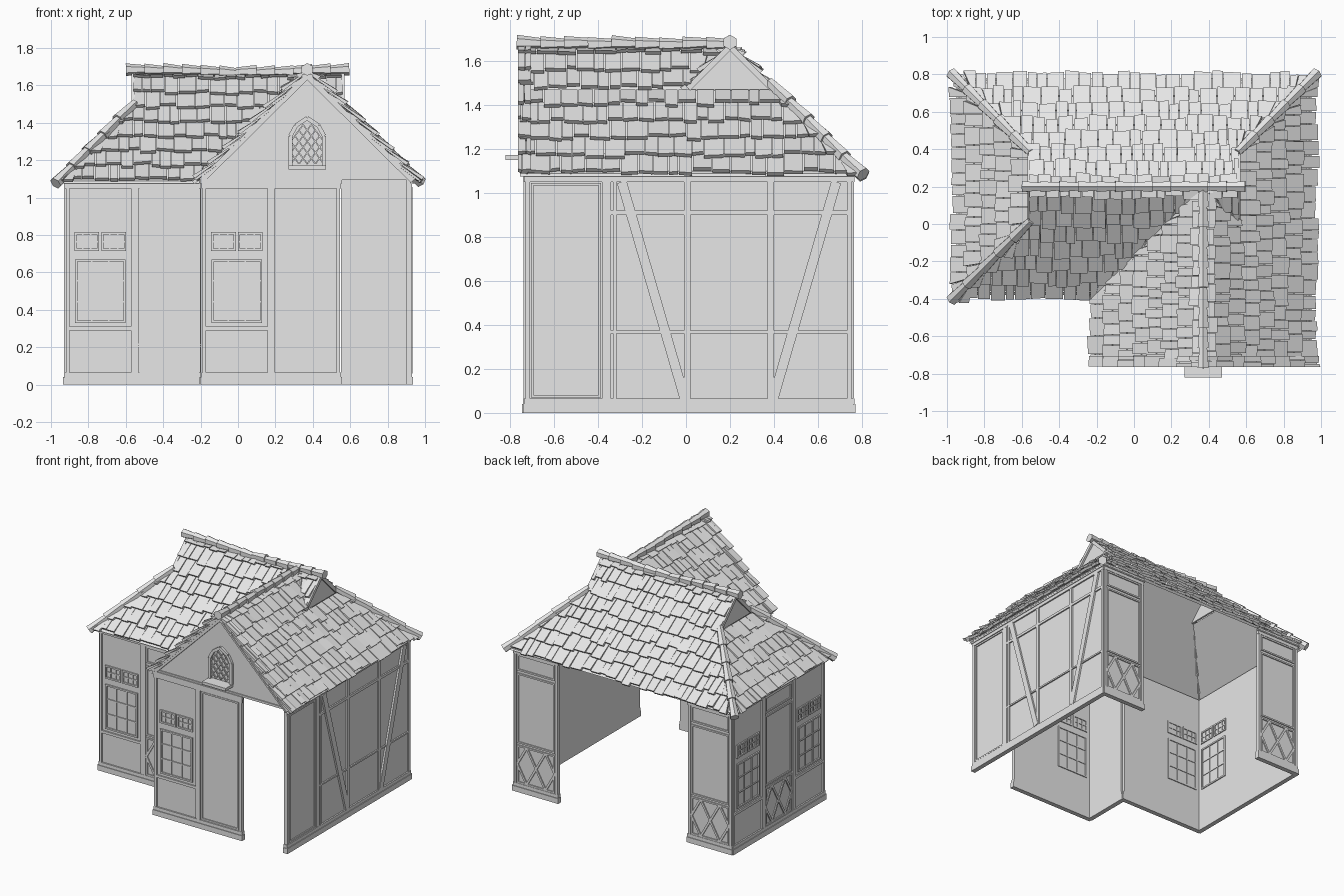
import bpy, bmesh, math, random
from mathutils import Vector, Matrix

random.seed(4)
cube = bpy.data.objects.get("Cube")
if cube:
    bpy.data.objects.remove(cube)

grey = bpy.data.materials.new("plain_grey")
grey.use_nodes = True
grey.diffuse_color = (0.8, 0.8, 0.8, 1)
grey.node_tree.nodes["Principled BSDF"].inputs["Base Color"].default_value = (0.8, 0.8, 0.8, 1)

UP = Vector((0, 0, 1))
APEX, EAVE, HIP = 1.655, 0.58, 0.19     # ridge height, eave run, run where hips begin
RX, RY = 0.37, 0.2                      # ridge positions
W = 0.368                               # wall module width
BOTTOM, TOP = 0.065, 1.05               # framed zone of the walls


def finish(name, bm):
    bmesh.ops.recalc_face_normals(bm, faces=bm.faces)
    mesh = bpy.data.meshes.new(name)
    bm.to_mesh(mesh)
    bm.free()
    mesh.materials.append(grey)
    ob = bpy.data.objects.new(name, mesh)
    bpy.context.collection.objects.link(ob)


def hull(bm, near, far):
    """Closed prism between two matching rings of points."""
    a = [bm.verts.new(p) for p in near]
    b = [bm.verts.new(p) for p in far]
    bm.faces.new(a)
    bm.faces.new(b[::-1])
    for i in range(len(a)):
        j = (i + 1) % len(a)
        bm.faces.new((a[i], b[i], b[j], a[j]))


class Wall:
    """Draws in wall coordinates: s along, z up, d outward."""

    def __init__(self, x, y, nx, ny):
        self.bm = bmesh.new()
        self.o, self.n, self.u = Vector((x, y, 0)), Vector((nx, ny, 0)), Vector((-ny, nx, 0))

    def poly(self, pts, d0, d1):
        ring = [[self.o + self.u * s + UP * z + self.n * d for s, z in pts] for d in (d0, d1)]
        hull(self.bm, *ring)

    def box(self, s0, s1, z0, z1, d0=0, d1=0.01):
        self.poly([(s0, z0), (s1, z0), (s1, z1), (s0, z1)], d0, d1)

    def bar(self, p, q, width=0.02, d0=0, d1=0.008):
        p, q = Vector(p), Vector(q)
        t = (q - p).normalized() * width / 2
        o = Vector((-t.y, t.x))
        self.poly([p + o, p - o, q - o, q + o], d0, d1)

    def frame(self, s0, s1, z0, z1, t=0.012, d0=0, d1=0.008):
        self.box(s0, s0 + t, z0, z1, d0, d1)
        self.box(s1 - t, s1, z0, z1, d0, d1)
        self.box(s0, s1, z0, z0 + t, d0, d1)
        self.box(s0, s1, z1 - t, z1, d0, d1)

    def grid(self, s0, s1, z0, z1, cols, rows):
        self.frame(s0, s1, z0, z1, 0.012, -0.027, 0.01)
        for i in range(1, cols):
            s = s0 + (s1 - s0) * i / cols
            self.box(s - .004, s + .004, z0, z1, -0.025, 0.007)
        for i in range(1, rows):
            z = z0 + (z1 - z0) * i / rows
            self.box(s0, s1, z - .004, z + .004, -0.025, 0.007)

    def shell(self, length):
        self.box(0, length, 0, 1.1, -0.02, 0)
        self.box(-.01, length + .01, 0, 0.04, -0.02, 0.016)
        self.box(-.006, length + .006, 0.04, BOTTOM, -0.02, 0.011)
        self.box(-.006, length + .006, TOP, 1.075, 0, 0.011)
        self.box(-.01, length + .01, 1.075, 1.1, 0, 0.016)

    def posts(self, s, w):
        self.box(s, s + .02, BOTTOM, TOP)
        self.box(s + w - .02, s + w, BOTTOM, TOP)

    def plain(self, s, w):
        self.posts(s, w)
        self.frame(s + .025, s + w - .025, BOTTOM + .004, TOP - .004)

    def window(self, s, w):
        self.posts(s, w)
        self.box(s, s + w, 0.29, 0.31)
        c = s + w / 2
        self.grid(c - .135, c + .135, 0.33, 0.67, 3, 3)
        for s0 in (c - .138, c + .006):
            self.grid(s0, s0 + .132, 0.715, 0.815, 3, 2)

    def lattice(self, s, w):
        self.posts(s, w)
        a, b = s + .025, s + w - .025
        for z0, z1 in ((BOTTOM, 0.355), (0.37, 0.905), (0.925, TOP)):
            self.frame(a, b, z0, z1)
        h = (b - a) / 4
        for c in (a + h, b - h):
            for side in (-1, 1):
                for z in (0.07, 0.35):
                    self.bar((c, z), (c + side * h, 0.21), 0.016)

    def braced(self, s, w):
        self.posts(s, w)
        self.box(s + .03, s + .045, BOTTOM, TOP)
        self.box(s, s + w, 0.9, 0.92)
        self.box(s, s + w, 0.362, 0.374)
        a, b = s + w * .33, s + w * .67
        for m in (a, b):
            self.box(m - .014, m + .014, BOTTOM, TOP)
        self.bar((s + .07, TOP), (a - .012, BOTTOM), 0.045, 0, 0.014)
        self.bar((s + w - .07, TOP), (b + .012, BOTTOM), 0.045, 0, 0.014)


# Walls: name, start, outward direction, modules with their width in units of W
walls = [
    ("front_left_wall", -.92, -.35, 0, -1, [("window", 1), ("lattice", 1)]),
    ("step_wall", -.19, -.35, -1, 0, [("plain", 1)]),
    ("front_right_wall", -.19, -.73, 0, -1, [("window", 1), ("plain", 1)]),
    ("side_wall_left", .92, -.73, 1, 0, [("plain", 1), ("braced", 3.03)]),
    ("back_wall_left", .92, .755, 0, 1, [("lattice", 1)]),
    ("back_wall_right", -.552, .755, 0, 1, [("lattice", 1)]),
    ("side_wall_right", -.92, .755, -1, 0, [("window", 1), ("lattice", 1), ("window", 1)]),
]
for name, x, y, nx, ny, modules in walls:
    wall = Wall(x, y, nx, ny)
    s = 0
    for kind, units in modules:
        getattr(wall, kind)(s, units * W)
        s += units * W
    wall.shell(s)
    finish(name, wall.bm)

# Front gable, with s measured from the ridge line
gable = Wall(RX, -.73, 0, -1)
gable.poly([(-.56, 1.095), (.56, 1.095), (0, APEX)], -0.02, 0)
gable.box(-.56, .56, 1.095, 1.112, -0.02, 0.008)
for side in (-1, 1):
    gable.bar((side * .565, 1.09), (0, APEX - .005), 0.03, -0.02, 0.02)
finish("front_gable", gable.bm)

# Pointed window with diamond lattice and a projecting sill
arch = Wall(RX, -.73, 0, -1)
outline = [(.09, 1.17), (.09, 1.33), (.06, 1.385), (0, 1.425)]
for side in (-1, 1):
    for p, q in zip(outline, outline[1:]):
        arch.bar((side * p[0], p[1]), (side * q[0], q[1]), 0.022, 0, 0.018)


def inside(s, z):
    return 1.17 < z < 1.42 and abs(s) < min(.095, (1.435 - z) * 1.1)


for i in range(-4, 5):
    for j in range(9):
        s, z = i * .022, 1.18 + j * .03
        for side in (-1, 1):
            if (i + j) % 2 == 0 and inside(s, z) and inside(s + side * .022, z + .03):
                arch.bar((s, z), (s + side * .022, z + .03), 0.007, 0, 0.009)
arch.box(-.1, .1, 1.15, 1.172, 0, 0.09)
finish("gable_window", arch.bm)


def roof_slope(name, base, out, dmin, dmax, lo, hi, lift=0, sheet=True):
    """Flat roof sheet with rows of loose shingles, trimmed to lo(d)..hi(d)."""
    bm = bmesh.new()
    out = Vector((*out, 0))
    along = Vector((abs(out.y), abs(out.x), 0))
    normal = (out + UP).normalized()

    def at(a, d, h):
        return Vector((*base, APEX - d)) * 1 + out * d - along * along.dot(Vector((*base, 0))) + along * a + normal * h

    if sheet:
        cuts = [dmin] + ([HIP] if dmin < HIP < dmax else []) + [dmax]
        for a, b in zip(cuts, cuts[1:]):
            bm.faces.new([bm.verts.new(at(f(d), d, 0)) for f, d in ((lo, a), (hi, a), (hi, b), (lo, b))])
    pitch = (EAVE - HIP) / 5
    for k in range(8):
        bottom = EAVE - pitch * k
        if bottom < dmin + .01 or bottom > dmax + .01:
            continue
        d0 = max(bottom - pitch - .02, dmin)
        a = min(lo(d0), lo(bottom)) - random.uniform(0, .05)
        end = max(hi(d0), hi(bottom))
        while a < end:
            wide = random.uniform(.045, .1)
            d1 = bottom + random.uniform(-.012, .012)
            u0, u1 = [min(max(v, lo(d0)), hi(d0)) for v in (a, a + wide - .004)]
            v0, v1 = [min(max(v, lo(d1)), hi(d1)) for v in (a, a + wide - .004)]
            a += wide
            if max(u1 - u0, v1 - v0) < .012:
                continue
            h0, h1 = [lift + random.uniform(.014, .026) for _ in range(2)]
            low = [at(u0, d0, lift), at(u1, d0, lift), at(v1, d1, h1), at(v0, d1, h0)]
            thick = [.008, .008, .02, .02]
            hull(bm, low, [p + normal * t for p, t in zip(low, thick)])
    finish(name, bm)


def span(d):
    return max(RX + HIP, RX + d)


def front(d):
    return -.755


# Roof planes, all at the same pitch, trimmed along hips and valleys
ridge, wing, west = (0, RY), (RX, 0), (-RX, 0)
roof_slope("roof_back", ridge, (0, 1), 0, EAVE, lambda d: -span(d), span)
roof_slope("roof_front", ridge, (0, -1), 0, EAVE, lambda d: -span(d), lambda d: RX - d)
roof_slope("roof_front_corner", ridge, (0, -1), 0, HIP, lambda d: RX + d, lambda d: RX + HIP)
roof_slope("roof_hip_right", west, (-1, 0), HIP, EAVE, lambda d: RY - d, lambda d: RY + d)
roof_slope("roof_wing_upper", wing, (1, 0), 0, HIP, front, lambda d: RY - d)
roof_slope("roof_hip_left", wing, (1, 0), HIP, EAVE, front, lambda d: RY + d)
roof_slope("roof_wing_inner", wing, (-1, 0), 0, EAVE, front, lambda d: RY - d)
for label, sx in (("left", 1), ("right", -1)):
    roof_slope("verge_" + label, wing, (sx, 0), 0, EAVE, lambda d: -.765, lambda d: -.705, 0.014, False)

# Small upper gables above the hips
for label, sx in (("left", 1), ("right", -1)):
    small = Wall(sx * (RX + HIP - .01), RY, sx, 0)
    small.poly([(-HIP, APEX - HIP), (HIP, APEX - HIP), (0, APEX)], -0.01, 0.005)
    for side in (-1, 1):
        small.bar((side * HIP, APEX - HIP + .01), (0, APEX + .01), 0.025, 0, 0.02)
    finish("upper_gable_" + label, small.bm)


def cap_row(name, p, q, count):
    """Chain of overlapping tapered cap tiles, flaring towards q."""
    bm = bmesh.new()
    p, q = Vector(p), Vector(q)
    step = (q - p) / count
    turn = step.to_track_quat('Z', 'Y').to_matrix().to_4x4()
    for i in range(count):
        mid = p + step * (i + .45) + UP * random.uniform(-.004, .004)
        tilt = Matrix.Rotation(random.uniform(-.04, .04), 4, 'X')
        bmesh.ops.create_cone(bm, cap_ends=True, segments=6, radius1=.023, radius2=.034,
                              depth=step.length * 1.1, matrix=Matrix.Translation(mid) @ turn @ tilt)
    finish(name, bm)


# Ridge and hip caps
top = APEX + .02
cap_row("ridge_left", (0, RY, top - .005), (.595, RY, top + .01), 6)
cap_row("ridge_right", (0, RY, top - .005), (-.6, RY, top + .01), 6)
cap_row("ridge_wing", (RX, RY, top), (RX, -.77, top + .008), 9)
for name, sx, sy in (("hip_back_left", 1, 1), ("hip_back_right", -1, 1), ("hip_front_right", -1, -1)):
    ends = [(sx * (RX + d), RY + sy * d, APEX - d + .03) for d in (HIP, .605)]
    cap_row(name, *ends, 5)
